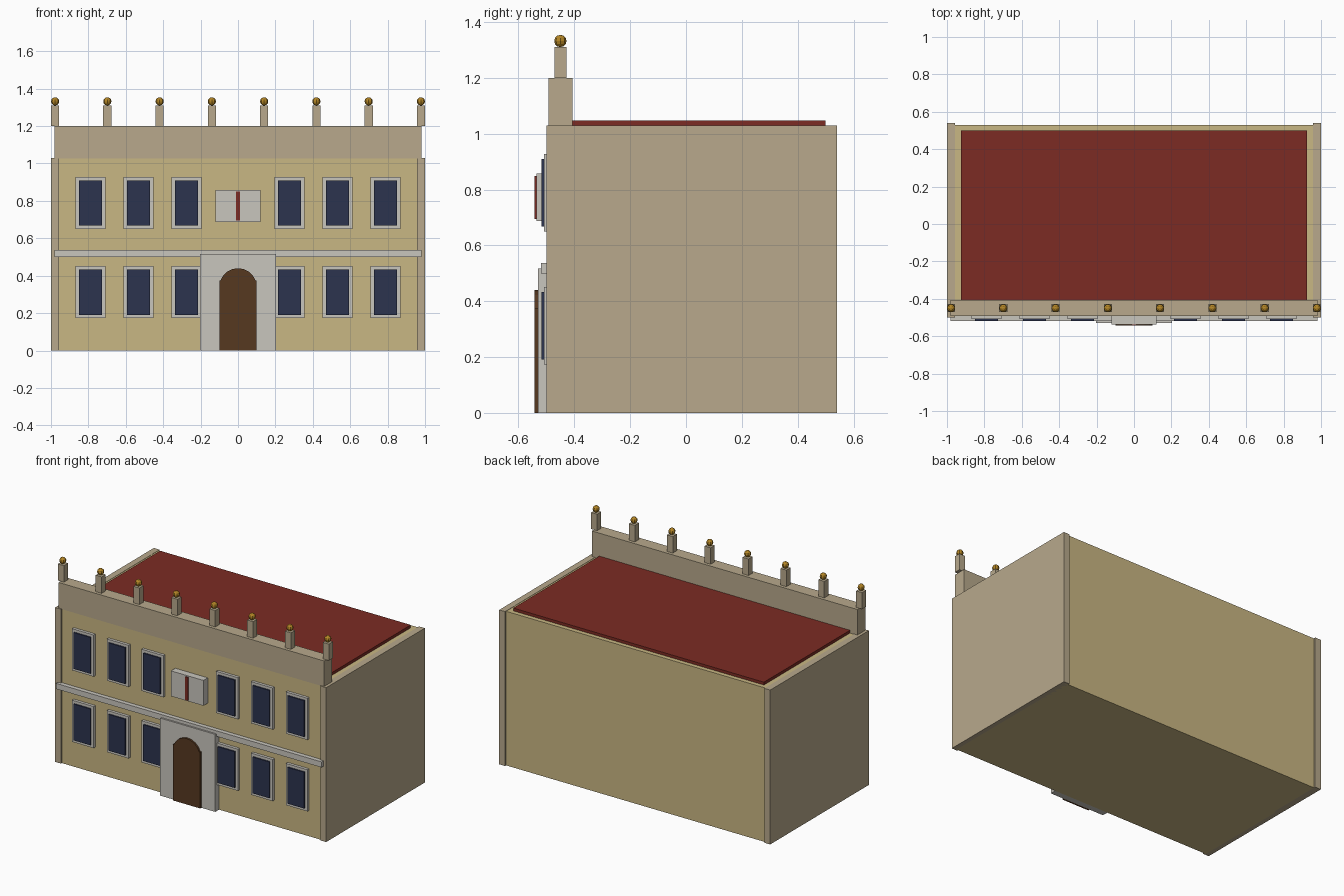
import bpy, bmesh, math

if "Cube" in bpy.data.objects:
    bpy.data.objects.remove(bpy.data.objects["Cube"])


def mat(name, rgb):
    m = bpy.data.materials.new(name)
    lin = [((c / 255 + 0.055) / 1.055) ** 2.4 for c in rgb]
    m.diffuse_color = (*lin, 1)
    m.use_nodes = True
    m.node_tree.nodes["Principled BSDF"].inputs["Base Color"].default_value = m.diffuse_color
    return m


SAND = mat("sand wall", (201, 183, 131))
STONE = mat("tan stone", (184, 169, 140))
TRIM = mat("pale trim", (201, 198, 190))
GLASS = mat("dark blue glass", (44, 51, 78))
WOOD = mat("brown wood", (86, 56, 32))
RED = mat("roof red", (124, 43, 35))
GOLD = mat("gold", (180, 134, 38))


def finish(bm, name, material):
    me = bpy.data.meshes.new(name)
    bmesh.ops.recalc_face_normals(bm, faces=bm.faces)
    bm.to_mesh(me)
    bm.free()
    me.materials.append(material)
    ob = bpy.data.objects.new(name, me)
    bpy.context.collection.objects.link(ob)
    return ob


def box(name, x, y, z, material):
    """Box from (min, max) ranges on each axis."""
    bm = bmesh.new()
    bmesh.ops.create_cube(bm, size=1)
    for v in bm.verts:
        v.co = [r[0] if c < 0 else r[1] for c, r in zip(v.co, (x, y, z))]
    return finish(bm, name, material)


# Main block and side walls
box("main_block", (-0.97, 0.97), (-0.49, 0.53), (0, 1.028), SAND)
for s in (-1, 1):
    box("side_wall", sorted((s * 0.957, s)), (-0.499, 0.541), (0, 1.03), STONE)

# Roof and front parapet
box("roof", (-0.925, 0.925), (-0.45, 0.50), (1.0, 1.047), RED)
box("parapet", (-0.98, 0.98), (-0.492, -0.407), (1.028, 1.2), STONE)

# Parapet posts with gold balls
for i in range(8):
    px = -0.978 + i * 1.956 / 7
    box("parapet_post", (px - 0.022, px + 0.022), (-0.471, -0.428), (1.2, 1.31), STONE)
    bm = bmesh.new()
    bmesh.ops.create_uvsphere(bm, u_segments=8, v_segments=6, radius=0.022)
    finish(bm, "post_ball", GOLD).location = (px, -0.45, 1.332)

# Windows: two storeys, three each side
for s in (-1, 1):
    for cx in (0.275, 0.532, 0.789):
        for cz in (0.312, 0.789):
            x = s * cx
            box("window_frame", (x - 0.08, x + 0.08), (-0.509, -0.48),
                (cz - 0.139, cz + 0.139), TRIM)
            box("window_pane", (x - 0.062, x + 0.062), (-0.518, -0.509),
                (cz - 0.121, cz + 0.121), GLASS)

# String course and door surround
box("string_course", (-0.98, 0.98), (-0.519, -0.48), (0.5, 0.537), TRIM)
box("door_surround", (-0.203, 0.203), (-0.53, -0.48), (0, 0.517), TRIM)

# Arched door, extruded from its outline
r, zc, spring = 0.1, 0.34, 0.375
a0 = math.asin((spring - zc) / r)
pts = [(-r, 0), (r, 0), (r, spring)]
pts += [(r * math.cos(a), zc + r * math.sin(a))
        for a in (a0 + (math.pi - 2 * a0) * i / 8 for i in range(9))]
pts.append((-r, spring))
bm = bmesh.new()
face = bm.faces.new([bm.verts.new((x, -0.542, z)) for x, z in pts])
ext = bmesh.ops.extrude_face_region(bm, geom=[face])
bmesh.ops.translate(bm, vec=(0, 0.013, 0),
                    verts=[g for g in ext["geom"] if isinstance(g, bmesh.types.BMVert)])
finish(bm, "arched_door", WOOD)

# Central panel with red stripe
box("central_panel", (-0.12, 0.12), (-0.536, -0.48), (0.688, 0.857), TRIM)
box("panel_stripe", (-0.01, 0.01), (-0.542, -0.536), (0.695, 0.849), RED)
